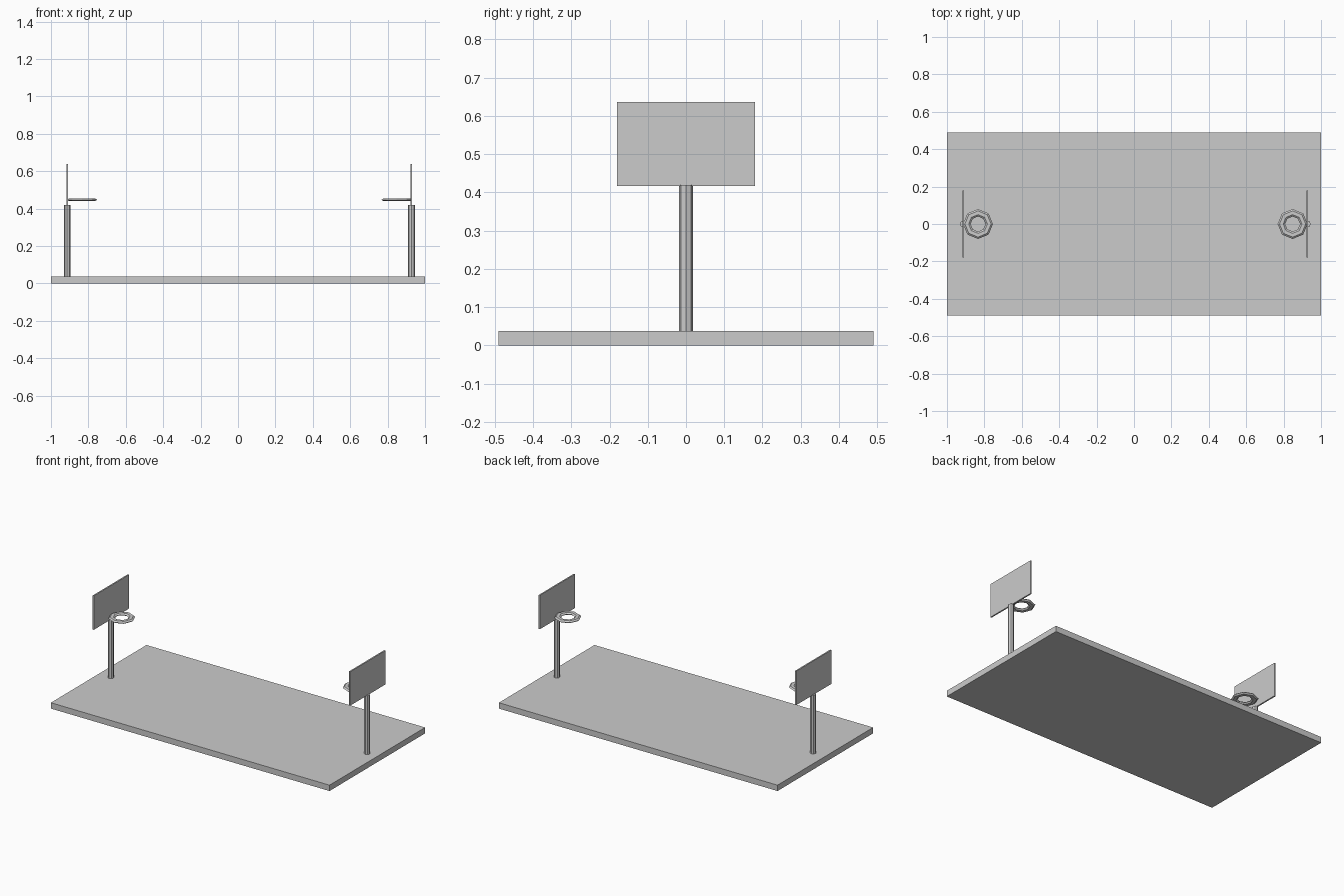
import bpy
from mathutils import Matrix

if "Cube" in bpy.data.objects:
    bpy.data.objects.remove(bpy.data.objects["Cube"])


def box(name, center, size):
    bpy.ops.mesh.primitive_cube_add(size=1, location=center)
    ob = bpy.context.object
    ob.name = name
    ob.data.transform(Matrix.Diagonal((*size, 1)))
    return ob


# court slab
box("court_floor", (0, 0, 0.019), (2, 0.98, 0.038))

# a hoop stand at each end, rims facing the middle
MID, REACH = 0.007, 0.92
for label, s in (("left", -1), ("right", 1)):
    x = MID + s * REACH

    # octagonal post
    bpy.ops.mesh.primitive_cylinder_add(vertices=8, radius=0.018, depth=0.39,
                                        location=(x, 0, 0.225))
    bpy.context.object.name = label + "_post"

    # backboard
    box(label + "_backboard", (x, 0, 0.527), (0.009, 0.36, 0.22))

    # flattened octagonal rim
    bpy.ops.mesh.primitive_torus_add(major_segments=8, minor_segments=6,
                                     major_radius=0.06, minor_radius=0.02,
                                     location=(x - s * 0.079, 0, 0.447))
    rim = bpy.context.object
    rim.name = label + "_rim"
    rim.data.transform(Matrix.Diagonal((1, 1, 0.45, 1)))
    rim.data.polygons.foreach_set("use_smooth", [False] * len(rim.data.polygons))
